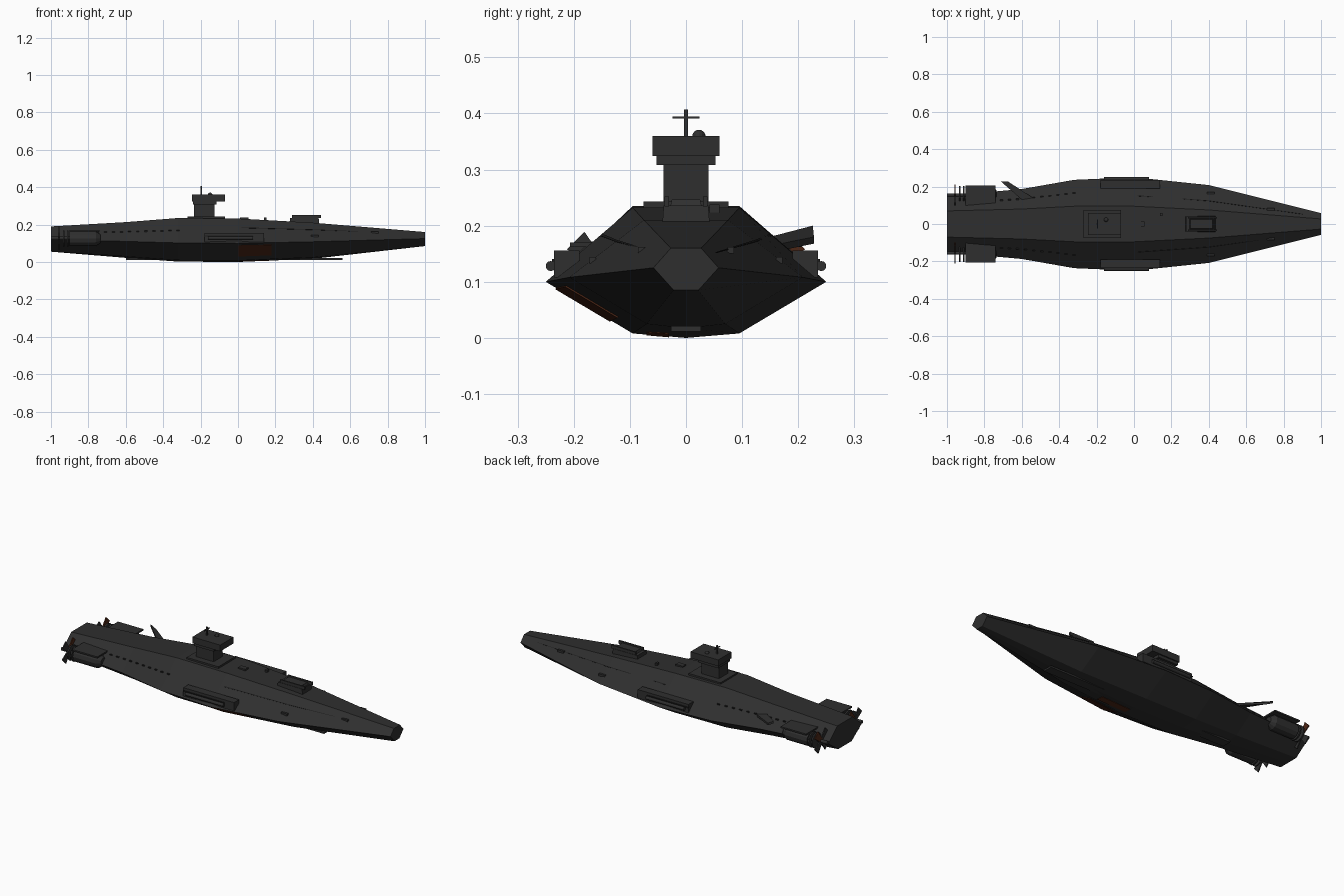
import bpy, bmesh, math
from mathutils import Vector, Matrix

if "Cube" in bpy.data.objects:
    bpy.data.objects.remove(bpy.data.objects["Cube"])


def material(name, rgb):
    m = bpy.data.materials.new(name)
    m.diffuse_color = (*rgb, 1)
    m.use_nodes = True
    m.node_tree.nodes["Principled BSDF"].inputs["Base Color"].default_value = m.diffuse_color
    return m


STEEL = material("dark_steel", (0.028, 0.028, 0.028))
BLACK = material("black_steel", (0.012, 0.012, 0.012))
RUST = material("rust_brown", (0.075, 0.02, 0.008))


def finish(name, bm, mat):
    bmesh.ops.recalc_face_normals(bm, faces=bm.faces)
    me = bpy.data.meshes.new(name)
    bm.to_mesh(me)
    bm.free()
    me.materials.append(mat)
    ob = bpy.data.objects.new(name, me)
    bpy.context.collection.objects.link(ob)
    return ob


def box(name, x, y, z, mat=STEEL, top=1.0):
    """Box from ranges; top scales the upper face inwards."""
    bm = bmesh.new()
    bmesh.ops.create_cube(bm, size=1)
    for v in bm.verts:
        s = top if v.co.z > 0 else 1
        v.co = Vector(((x[0] + x[1]) / 2 + v.co.x * (x[1] - x[0]) * s,
                       (y[0] + y[1]) / 2 + v.co.y * (y[1] - y[0]) * s,
                       (z[0] + z[1]) / 2 + v.co.z * (z[1] - z[0])))
    return finish(name, bm, mat)


def rod(name, x0, x1, y, z, r0, r1=None, n=12, mat=STEEL):
    """Cylinder or cone along x."""
    bm = bmesh.new()
    m = Matrix.Translation(((x0 + x1) / 2, y, z)) @ Matrix.Rotation(math.pi / 2, 4, 'Y')
    bmesh.ops.create_cone(bm, cap_ends=True, segments=n, radius1=r0,
                          radius2=r0 if r1 is None else r1, depth=x1 - x0, matrix=m)
    return finish(name, bm, mat)


def plate(name, pts, offset, mat=STEEL):
    """Quad extruded by an offset vector."""
    bm = bmesh.new()
    f = bm.faces.new([bm.verts.new(p) for p in pts])
    g = bmesh.ops.extrude_face_region(bm, geom=[f])
    for v in g["geom"]:
        if isinstance(v, bmesh.types.BMVert):
            v.co += Vector(offset)
    return finish(name, bm, mat)


# Hull stations: x, half width, deck half, bottom half, deck z, chine z, bottom z
HULL = [(-1, .15, .07, .06, .19, .12, .055), (-.6, .187, .08, .075, .213, .11, .03),
        (-.32, .236, .095, .095, .235, .102, .01), (0, .25, .095, .095, .232, .10, .008),
        (.4, .208, .075, .07, .21, .108, .025), (1, .058, .027, .022, .16, .125, .085)]


def station(x):
    for a, b in zip(HULL, HULL[1:]):
        if x <= b[0]:
            t = (x - a[0]) / (b[0] - a[0])
            return [p + (q - p) * t for p, q in zip(a, b)]


def flank(x, t, s, upper=True):
    """Point on the hull flank; t runs from the chine to the deck or bottom edge."""
    _, w, wd, wb, zd, zc, zb = station(x)
    w2, z2 = (wd, zd) if upper else (wb, zb)
    return Vector((x, s * (w + (w2 - w) * t), zc + (z2 - zc) * t))


# Faceted hull lofted through the stations
bm = bmesh.new()
rings = []
for x, w, wd, wb, zd, zc, zb in HULL:
    k = 0 if abs(x) == 1 else .008
    ring = [(wd, zd), (w, zc), (wb, zb), (0, zb - k), (-wb, zb), (-w, zc), (-wd, zd)]
    rings.append([bm.verts.new((x, y, z)) for y, z in ring])
for a, b in zip(rings, rings[1:]):
    for i in range(7):
        j = (i + 1) % 7
        bm.faces.new((a[i], a[j], b[j], b[i]))
bm.faces.new(rings[0])
bm.faces.new(rings[-1])
finish("hull", bm, STEEL)

# Keel plate
box("keel_plate", (-.6, .56), (-.027, .027), (.011, .021))

# Rust patches on the lower right flank and bottom
plate("rust_patch_side", [flank(x, t, -1, False) for x, t in
                          ((.0, .12), (.18, .12), (.18, .75), (.0, .75))], (0, -.002, -.002), RUST)
plate("rust_patch_bottom", [(.0, -.07, .0065), (.18, -.07, .0115), (.18, -.03, .009), (.0, -.03, .003)],
      (0, 0, -.002), RUST)

# Conning tower
box("tower_base", (-.27, -.07), (-.076, .076), (.22, .243))
box("tower_trunk", (-.235, -.125), (-.04, .04), (.24, .312))
box("tower_step", (-.24, -.115), (-.053, .053), (.308, .326))
box("tower_cab", (-.245, -.07), (-.06, .06), (.324, .36))
box("mast", (-.2, -.192), (-.004, .004), (.355, .407))
box("mast_crossbar", (-.199, -.193), (-.024, .024), (.391, .395))
box("periscope", (-.152, -.146), (.02, .026), (.355, .37))
bm = bmesh.new()
bmesh.ops.create_uvsphere(bm, u_segments=12, v_segments=8, radius=.012,
                          matrix=Matrix.Translation((-.149, .023, .359)))
finish("sensor_dome", bm, STEEL)

# Deck fittings
box("deck_hatch_base", (.275, .435), (-.042, .042), (.205, .236), top=.95)
box("deck_hatch_cover", (.295, .425), (-.028, .028), (.234, .247), top=.9)
for s in (-1, 1):
    box("hatch_rail", (.29, .445), (s * .034 - .004, s * .034 + .004), (.234, .252))
box("small_hatch", (.01, .055), (-.014, .014), (.22, .238))
box("deck_post", (.14, .152), (.042, .06), (.218, .238))

for s in (-1, 1):
    ys = lambda a, b: tuple(sorted((s * a, s * b)))
    # Side fairings with a tube along each
    box("side_fairing", (-.18, .14), ys(.19, .235), (.108, .156))
    box("fairing_lip", (-.18, .08), ys(.22, .239), (.135, .141), BLACK)
    rod("side_tube", -.16, .08, s * .241, .128, .009)
    # Limber holes along the stern flank and a bow slot
    for i in range(14):
        p = flank(-.88 + i * .043, .5, s)
        box("limber_hole", (p.x - .008, p.x + .008), (p.y - .003, p.y + .003), (p.z - .003, p.z + .003), BLACK)
    for x, t in ((.41, .3), (.73, .6)):
        p = flank(x, t, s)
        box("bow_vent", (x - .02, x + .02), (p.y - .006, p.y + .006), (p.z - .006, p.z + .006))
    # Hull seams
    for a, b, t in ((.02, .4, .62), (.4, .9, .62)):
        plate("bow_seam", [flank(a, t, s), flank(b, t, s), flank(b, t + .025, s), flank(a, t + .025, s)],
              (0, s * .001, .001), BLACK)
    # Engine pods
    rod("engine_pod", -.9, -.76, s * .16, .125, .04)
    rod("pod_nose", -.76, -.735, s * .16, .125, .04, .022)
    box("pod_bracket", (-.88, -.77), ys(.10, .19), (.105, .145))
    box("pod_top_plate", (-.9, -.74), ys(.09, .207), (.162, .17))
    for x in (-.91, -.932):
        rod("pod_ring", x - .004, x + .004, s * .16, .125, .043, mat=STEEL)
    # Propeller with four flat blades
    rod("propeller_shaft", -1.0, -.89, s * .155, .127, .009)
    for k in range(4):
        a = math.pi / 4 + k * math.pi / 2
        d = Vector((0, math.cos(a), math.sin(a)))
        n = Vector((0, -d.z, d.y))
        c = Vector((-.96, s * .15, .127))
        plate("propeller_blade", [c - n * .01, c + d * .066 - n * .022,
                                  c + d * .066 + n * .022, c + n * .01],
              (.006, 0, 0), RUST if k == 0 else STEEL)

# Single swept stabiliser fin on the left stern
plate("stern_fin", [(-.54, .14, .162), (-.60, .13, .175), (-.71, .226, .2), (-.675, .228, .18)],
      (0, 0, -.012))
